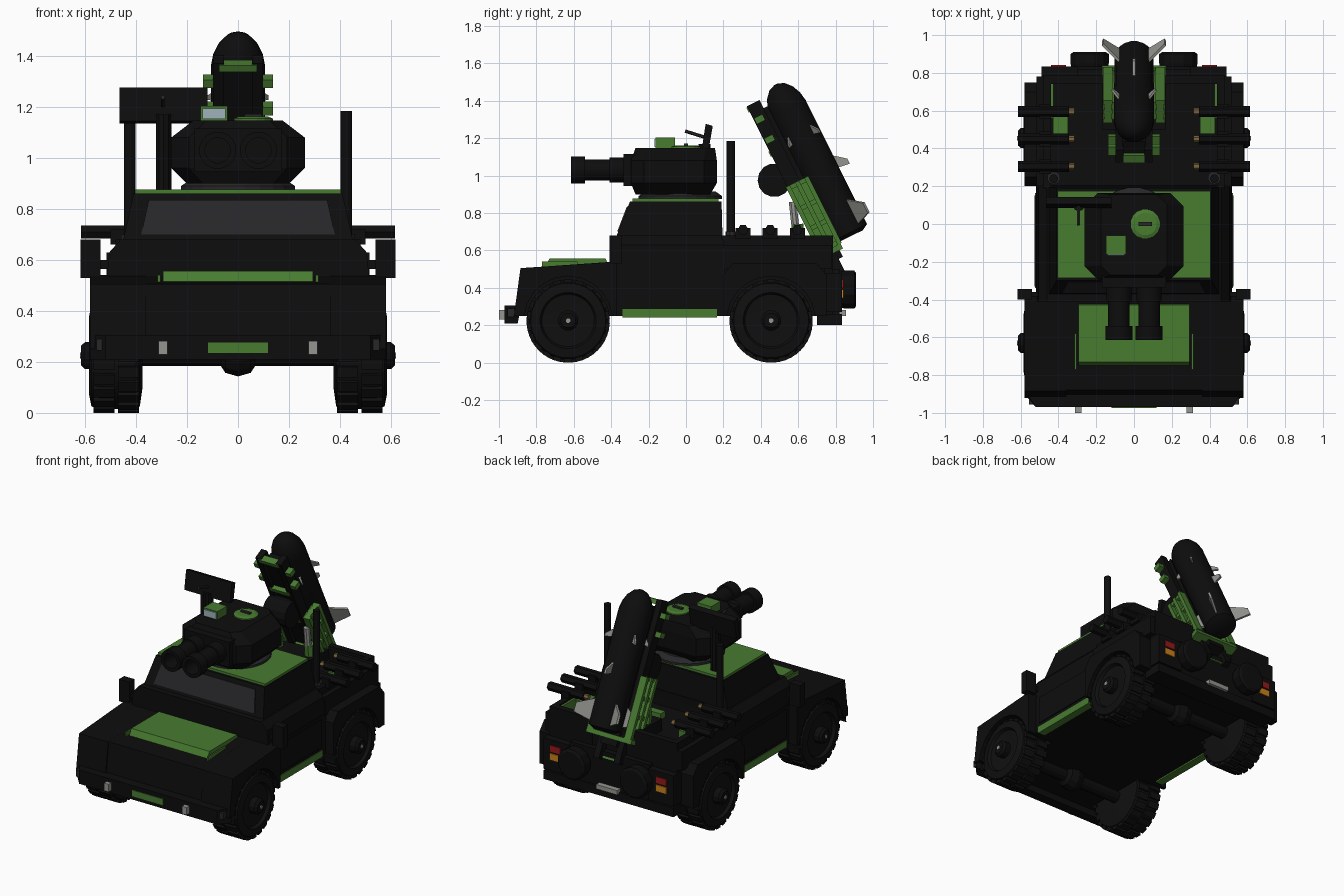
import bpy, bmesh
from math import sin, cos, pi, radians
from mathutils import Matrix, Vector

if "Cube" in bpy.data.objects:
    bpy.data.objects.remove(bpy.data.objects["Cube"])


def mat(name, r, g, b):
    m = bpy.data.materials.new(name)
    m.diffuse_color = (r, g, b, 1)
    m.use_nodes = True
    m.node_tree.nodes["Principled BSDF"].inputs["Base Color"].default_value = m.diffuse_color
    return m


BLACK = mat("black_paint", .004, .004, .004)
RUBBER = mat("rubber", .005, .005, .005)
DARK = mat("dark_metal", .02, .02, .022)
GREEN = mat("green_paint", .065, .2, .03)
STEEL = mat("steel", .3, .3, .28)
RED = mat("tail_red", .3, .01, .01)
AMBER = mat("amber", .6, .22, .01)
BRASS = mat("brass", .2, .13, .05)
GLASS = mat("glass", .35, .45, .5)


def finish(name, bm, m, mirror=False, M=None, smooth=False):
    bmesh.ops.recalc_face_normals(bm, faces=bm.faces)
    me = bpy.data.meshes.new(name)
    bm.to_mesh(me)
    bm.free()
    me.materials.append(m)
    o = bpy.data.objects.new(name, me)
    bpy.context.collection.objects.link(o)
    if mirror:
        o.modifiers.new("mirror", "MIRROR")
    if M is not None:
        o.matrix_world = M
    if smooth:
        bpy.context.view_layer.objects.active = o
        o.select_set(True)
        bpy.ops.object.shade_smooth_by_angle(angle=radians(35))
        o.select_set(False)
    return o


def loft(name, rings, m, **k):
    """Skin between equal-length rings of points, capped at both ends."""
    bm = bmesh.new()
    vs = [[bm.verts.new(p) for p in r] for r in rings]
    n = len(vs[0])
    for a, b in zip(vs, vs[1:]):
        for i in range(n):
            bm.faces.new((a[i], a[(i + 1) % n], b[(i + 1) % n], b[i]))
    bm.faces.new(vs[0])
    bm.faces.new(vs[-1])
    return finish(name, bm, m, **k)


def prism(name, pts, x0, x1, m, **k):
    """Side profile (y, z) extruded along x."""
    return loft(name, [[(x, y, z) for y, z in pts] for x in (x0, x1)], m, **k)


def box(name, x0, x1, y0, y1, z0, z1, m, **k):
    return prism(name, [(y0, z0), (y1, z0), (y1, z1), (y0, z1)], x0, x1, m, **k)


def lathe(name, prof, c, axis, m, n=16, **k):
    """Profile of (radius, distance) turned about an axis through c."""
    R = Vector((0, 0, 1)).rotation_difference(Vector(axis)).to_matrix()
    rings = [[R @ Vector((r * cos(2 * pi * (i + .5) / n), r * sin(2 * pi * (i + .5) / n), d)) + Vector(c)
              for i in range(n)] for r, d in prof]
    return loft(name, rings, m, **k)


def rod(name, a, b, r, m, n=8, **k):
    d = Vector(b) - Vector(a)
    return lathe(name, [(r, 0), (r, d.length)], a, d.normalized(), m, n, **k)


def rect(hx, y0, y1, z):
    return [(-hx, y0, z), (hx, y0, z), (hx, y1, z), (-hx, y1, z)]


def arch(yc, r=.237, a0=0, a1=180, n=10):
    """Wheel arch points from the rear edge to the front edge."""
    return [(yc + r * cos(radians(a0 + (a1 - a0) * i / n)), .225 + r * sin(radians(a0 + (a1 - a0) * i / n)))
            for i in range(n + 1)]


# Lower body, hood, cab and bed
FW, RW = -.63, .455
prism("hull_center", [(-.91, .25), (.78, .25), (.78, .5), (-.38, .54), (-.88, .505)], -.365, .365, BLACK)
prism("front_fender", [(-.37, .25)] + arch(FW, a0=6, a1=174) + [(-.92, .25), (-.885, .505), (-.37, .54)],
      .36, .58, BLACK, mirror=True)
prism("rear_fender", [(.75, .25)] + arch(RW, a0=6, a1=174) + [(.2, .25), (.2, .47), (.25, .53), (.7, .53), (.75, .47)],
      .36, .58, BLACK, mirror=True)
box("sill", .36, .52, -.38, .205, .25, .52, BLACK, mirror=True)
loft("cab_lower", [rect(.52, -.41, .21, .48), rect(.505, -.41, .2, .63), rect(.46, -.41, .2, .68)], BLACK)
loft("cab_upper", [rect(.45, -.37, .195, .68), rect(.41, -.3, .19, .86)], BLACK)
box("roof_plate", -.405, .405, -.285, .175, .855, .876, GREEN)
loft("windshield", [[(-.38, -.368, .7), (.38, -.368, .7), (.38, -.35, .7), (-.38, -.35, .7)],
                    [(-.35, -.316, .835), (.35, -.316, .835), (.35, -.3, .835), (-.35, -.3, .835)]], DARK)
prism("hood_plate", [(-.75, .515), (-.42, .53), (-.43, .557), (-.73, .557)], -.295, .295, GREEN)
box("hood_rail", .305, .315, -.77, -.58, .51, .54, GREEN, mirror=True)
box("bed_floor", -.5, .5, .19, .78, .5, .58, BLACK)
prism("bed_wall", [(.19, .5), (.78, .5), (.78, .68), (.19, .68)], .44, .48, BLACK, mirror=True)
prism("bed_wall_flank", [(.2, .5), (.78, .5), (.78, .63), (.2, .63)], .47, .515, BLACK, mirror=True)
box("tailgate_side", .16, .48, .74, .785, .25, .68, BLACK, mirror=True)
box("rear_corner", .3, .49, .75, .835, .27, .48, BLACK, mirror=True)
box("tailgate", -.3, .3, .75, .82, .25, .5, BLACK)
box("bed_rail", .425, .44, .56, .75, .6, .67, GREEN, mirror=True)
box("bed_crate", .35, .43, .47, .58, .57, .66, GREEN, mirror=True)
box("side_step", .47, .525, -.34, .165, .24, .286, GREEN, mirror=True)
box("door_panel", .5, .526, -.33, .15, .31, .5, BLACK, mirror=True)

# Bumpers, lights and rear canisters
loft("front_bumper", [[(-.52, -.97, .21), (.52, -.97, .21), (.58, -.9, .21), (-.58, -.9, .21)],
                      [(-.52, -.97, .305), (.52, -.97, .305), (.58, -.88, .305), (-.58, -.88, .305)]], BLACK)
box("bumper_slot", -.118, .118, -.975, -.96, .235, .277, GREEN)
box("headlight", .277, .312, -1, -.96, .23, .282, STEEL, mirror=True)
box("bumper_lamp", .525, .555, -.955, -.9, .245, .29, DARK, mirror=True)
box("rear_bumper", -.49, .49, .7, .835, .2, .26, BLACK)
box("rear_plate", -.08, .08, .82, .856, .25, .28, STEEL)
box("tail_lamp_red", .36, .44, .8, .842, .4, .445, RED, mirror=True)
box("tail_lamp_amber", .36, .44, .8, .842, .345, .39, AMBER, mirror=True)
lathe("rear_canister", [(.1, 0), (.105, .02), (.105, .07), (.09, .08)], (.235, .83, .39), (0, 1, 0), BLACK, 12, mirror=True)

# Wheels with two staggered rows of tread blocks
for label, yc in (("front", FW), ("rear", RW)):
    lathe(label + "_tyre", [(.13, .375), (.2, .385), (.211, .4), (.211, .545), (.2, .575), (.15, .585), (.14, .565),
                            (.06, .56)], (0, yc, .225), (1, 0, 0), RUBBER, 32, mirror=True, smooth=True)
    bm = bmesh.new()
    for i in range(44):
        x = .43 if i % 2 else .525
        M = Matrix.Translation((0, yc, .222)) @ Matrix.Rotation(2 * pi * i / 44, 4, 'X') \
            @ Matrix.Translation((x, 0, .211)) @ Matrix.Diagonal((.082, .042, .022, 1))
        bmesh.ops.create_cube(bm, size=1, matrix=M)
    finish(label + "_treads", bm, RUBBER, mirror=True)
    lathe(label + "_hub", [(.055, .55), (.055, .6), (.04, .615)], (0, yc, .225), (1, 0, 0), BLACK, 12, mirror=True)
    lathe(label + "_hub_bolt", [(.013, .6), (.013, .62)], (0, yc, .225), (1, 0, 0), STEEL, 8, mirror=True)
    rod(label + "_axle", (-.4, yc, .225), (.4, yc, .225), .042, BLACK, 12)
    lathe(label + "_differential", [(.03, -.075), (.07, -.05), (.085, 0), (.07, .05), (.03, .075)],
          (0, yc, .225), (1, 0, 0), BLACK, 12)

# Mirrors, exhausts and side tubes
box("mirror_glass", .54, .618, -.4, -.345, .53, .68, BLACK, mirror=True)
box("mirror_arm", .46, .55, -.385, -.36, .565, .6, BLACK, mirror=True)
for s, top in ((-1, 1.135), (1, 1.185)):
    rod("exhaust_stack", (s * .425, .24, .58), (s * .425, .24, top), .023, BLACK, 12)
    rod("exhaust_base", (s * .425, .245, .6), (s * .425, .245, .7), .035, DARK, 10)
for y in (.305, .45, .595):
    rod("side_tube", (.345, y, .71), (.615, y, .71), .029, BLACK, 6, mirror=True)
    rod("tube_cap", (.315, y, .71), (.35, y, .71), .018, BRASS, 6, mirror=True)
    box("tube_clamp", .44, .5, y - .04, y + .04, .66, .72, BLACK, mirror=True)

# Turret with twin barrels
lathe("turret_ring", [(.225, .875), (.225, .89), (.19, .915)], (0, -.03, 0), (0, 0, 1), DARK, 24)


def octo(hx, y0, y1, z, c):
    return [(-hx, y0 + c, z), (-hx + c, y0, z), (hx - c, y0, z), (hx, y0 + c, z),
            (hx, y1 - c, z), (hx - c, y1, z), (-hx + c, y1, z), (-hx, y1 - c, z)]


loft("turret_body", [octo(.2, -.27, .13, .9, .06), octo(.262, -.295, .165, .96, .07),
                     octo(.262, -.295, .165, 1.08, .07), octo(.175, -.27, .155, 1.147, .05)], BLACK)
box("gun_mantlet", -.17, .17, -.335, -.25, .945, 1.115, BLACK)
for s in (-1, 1):
    lathe("gun_barrel", [(.068, 0), (.068, .11), (.058, .11), (.058, .24), (.073, .24), (.073, .315), (.05, .315), (.05, .2)],
          (s * .08, -.3, 1.03), (0, -1, 0), BLACK, 16, smooth=True)
lathe("turret_hatch", [(.078, 1.14), (.078, 1.155), (.06, 1.162)], (.06, 0, 0), (0, 0, 1), GREEN, 16)
box("hatch_handle", .025, .095, -.01, .01, 1.155, 1.172, DARK)
box("sight_box", -.148, -.042, -.162, -.06, 1.14, 1.203, GREEN)
box("sight_glass", -.14, -.05, -.168, -.16, 1.153, 1.195, GLASS)
rod("radar_post", (-.292, .1, .87), (-.292, .1, 1.17), .032, BLACK, 10)
prism("radar_panel", [(.085, 1.145), (.12, 1.135), (.143, 1.265), (.105, 1.277)], -.465, -.12, BLACK)
rod("radar_feed", (-.295, .1, 1.205), (-.295, -.005, 1.238), .009, DARK, 6)

# Tilted missile launcher: local z runs along the missile, local y is its upper side
L = Matrix.Translation((0, .875, .695)) @ Matrix.Rotation(radians(26.5), 4, 'X')
lathe("missile", [(.07, -.02), (.105, 0), (.107, .74), (.098, .79), (.078, .835), (.045, .872), (.01, .885)],
      (0, 0, 0), (0, 0, 1), BLACK, 20, M=L, smooth=True)
for i in range(4):
    A = L @ Matrix.Rotation(radians(40 if i == 0 else 140 if i == 1 else 220 if i == 2 else 320), 4, 'Z') \
        @ Matrix.Rotation(-pi / 2, 4, 'Z')
    tail, mid = (.215, .15) if i < 2 else (.16, .13)
    prism("tail_fin", [(.09, .02), (tail, .05), (tail, .11), (.09, .17)], -.007, .007, STEEL, M=A)
    prism("small_fin", [(.09, .56), (mid, .55), (mid, .57), (.09, .62)], -.006, .006, STEEL, M=A)
prism("top_fin", [(.09, .34), (.165, .33), (.165, .36), (.09, .42)], -.007, .007, STEEL, M=L)
box("launch_rail", .055, .098, -.19, -.115, -.2, .85, BLACK, mirror=True, M=L)
box("rail_bed", -.06, .06, -.165, -.09, -.1, .8, BLACK, M=L)
for z in (-.19, .02, .3, .55, .815):
    box("rail_crossbar", -.075, .075, -.196, -.15, z, z + .03, GREEN, M=L)
for z in (.62, .74):
    box("rail_clamp", .095, .138, -.185, -.135, z, z + .035, GREEN, mirror=True, M=L)
rod("elevation_drum", (-.085, -.235, .43), (.085, -.235, .43), .09, BLACK, 14, M=L)
for y in (-.185, -.13, -.075):
    box("frame_bar", .115, .165, y - .012, y + .012, -.03, .37, GREEN, mirror=True, M=L)
for z in (-.03, .1, .22, .345):
    box("frame_rung", .12, .155, -.19, -.07, z, z + .025, GREEN, mirror=True, M=L)
box("frame_inner_plate", .105, .13, -.18, -.08, -.02, .36, GREEN, mirror=True, M=L)
box("launcher_foot", -.17, .17, -.19, -.07, -.06, -.03, GREEN, M=L)
rod("lift_piston", (.12, .6, .58), (.12, .57, .86), .022, STEEL, 8, mirror=True)
rod("lift_cylinder", (.12, .61, .57), (.12, .595, .74), .035, GREEN, 8, mirror=True)
box("launcher_mount", -.17, .17, .5, .78, .57, .66, BLACK)
box("front_mount_plate", -.075, .075, .33, .38, .58, .62, GREEN)
